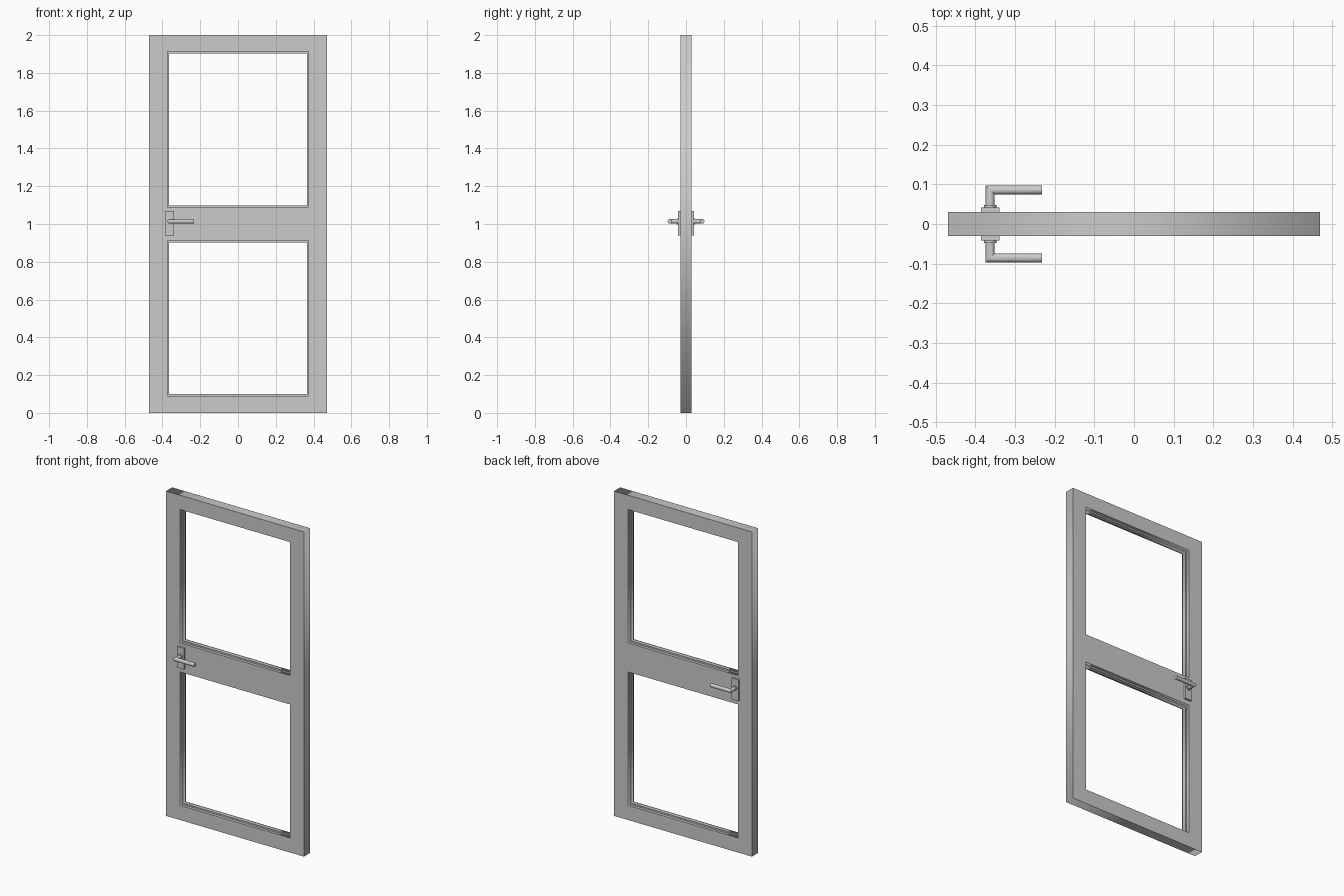
import bpy, bmesh
from math import pi, cos, sin
from mathutils import Matrix, Vector

if "Cube" in bpy.data.objects:
    bpy.data.objects.remove(bpy.data.objects["Cube"])

OPENINGS = [(0.09, 0.912), (1.09, 1.912)]   # z ranges of the two windows
HALF_W, OPEN_X, BEAD = 0.47, 0.374, 0.009


def finish(name, bm, smooth=False):
    bmesh.ops.recalc_face_normals(bm, faces=bm.faces)
    me = bpy.data.meshes.new(name)
    bm.to_mesh(me)
    bm.free()
    ob = bpy.data.objects.new(name, me)
    bpy.context.collection.objects.link(ob)
    if smooth:
        bpy.ops.object.select_all(action='DESELECT')
        ob.select_set(True)
        bpy.context.view_layer.objects.active = ob
        bpy.ops.object.shade_smooth_by_angle()
    return ob


def plate_with_holes(name, rects, half_depth):
    """Flat upright plate: first rectangle is the outline, the rest are holes."""
    cu = bpy.data.curves.new(name, 'CURVE')
    cu.dimensions, cu.fill_mode, cu.extrude = '2D', 'BOTH', half_depth
    for x, z0, z1 in rects:
        sp = cu.splines.new('POLY')
        sp.points.add(3)
        for p, (px, pz) in zip(sp.points, [(-x, z0), (x, z0), (x, z1), (-x, z1)]):
            p.co = (px, pz, 0, 1)
        sp.use_cyclic_u = True
    tmp = bpy.data.objects.new(name + "_outline", cu)
    bpy.context.collection.objects.link(tmp)
    bm = bmesh.new()
    bm.from_mesh(tmp.evaluated_get(bpy.context.evaluated_depsgraph_get()).to_mesh())
    bpy.data.objects.remove(tmp)
    bmesh.ops.remove_doubles(bm, verts=bm.verts, dist=1e-5)
    bm.transform(Matrix.Rotation(pi / 2, 4, 'X'))
    return finish(name, bm)


def box(name, lo, hi):
    bm = bmesh.new()
    bmesh.ops.create_cube(bm, size=1)
    lo, hi = Vector(lo), Vector(hi)
    bm.transform(Matrix.Translation((lo + hi) / 2) @ Matrix.Diagonal((*(hi - lo), 1)))
    return finish(name, bm)


def rings(name, loops):
    """Skin a list of equal vertex loops and cap both ends."""
    bm = bmesh.new()
    vs = [[bm.verts.new(c) for c in loop] for loop in loops]
    n = len(vs[0])
    for a, b in zip(vs, vs[1:]):
        for i in range(n):
            j = (i + 1) % n
            bm.faces.new((a[i], a[j], b[j], b[i]))
    bm.faces.new(vs[0])
    bm.faces.new(vs[-1])
    return finish(name, bm, smooth=True)


# Door leaf and the narrow glazing beads inside each opening
plate_with_holes("door_leaf", [(HALF_W, 0, 2)] + [(OPEN_X, a, b) for a, b in OPENINGS], 0.03)
for label, (a, b) in zip(("lower", "upper"), OPENINGS):
    plate_with_holes(label + "_glazing_bead",
                     [(OPEN_X, a, b), (OPEN_X - BEAD, a + BEAD, b - BEAD)], 0.012)

# Lever handles on both faces
HX, HZ, R, N = -0.363, 1.014, 0.0115, 24
ELBOW_Y, TIP_X = 0.086, -0.232
circle = [(cos(2 * pi * i / N), sin(2 * pi * i / N)) for i in range(N)]
for side, s in (("front", -1), ("back", 1)):
    y0, y1 = sorted((s * 0.03, s * 0.042))
    box(side + "_backplate", (HX - 0.023, y0, 0.94), (HX + 0.023, y1, 1.07))
    rings(side + "_rose", [[(HX + 0.0155 * c, s * y, HZ + 0.0155 * d) for c, d in circle]
                           for y in (0.041, 0.048)])
    # Mitred elbow: neck ring, 45 degree ring, tip ring
    neck = [(HX + R * c, s * 0.047, HZ + R * d) for c, d in circle]
    mitre = [(HX + R * c, s * (ELBOW_Y - R * c), HZ + R * d) for c, d in circle]
    tip = [(TIP_X, s * (ELBOW_Y - R * c), HZ + R * d) for c, d in circle]
    rings(side + "_lever", [neck, mitre, tip])
